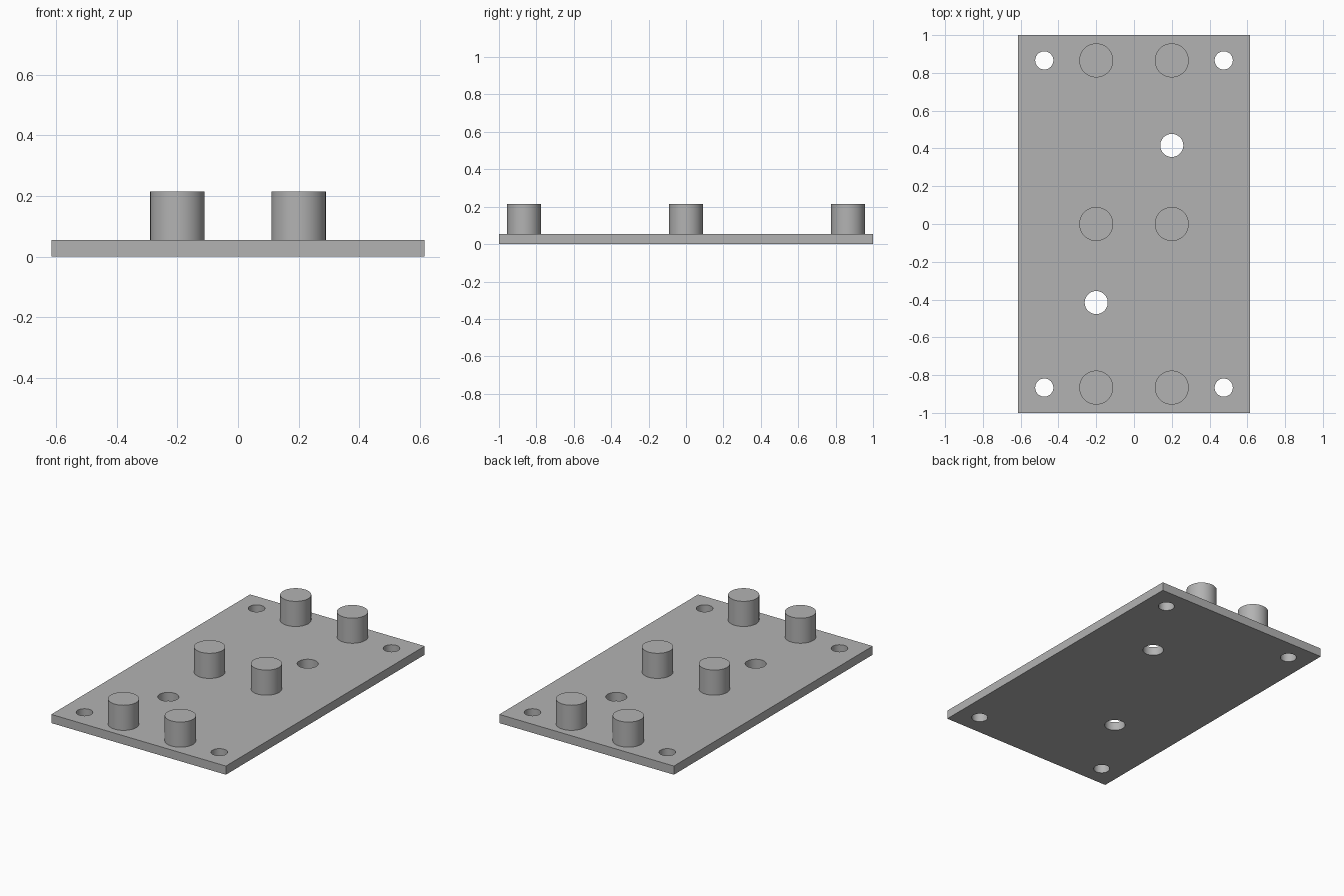
import bpy

if "Cube" in bpy.data.objects:
    bpy.data.objects.remove(bpy.data.objects["Cube"], do_unlink=True)

HALF_WIDTH, HALF_LENGTH, THICK = 0.615, 1.0, 0.055
PEG_TOP, PEG_RADIUS = 0.215, 0.09
PEG_X, ROW_Y = 0.2, 0.866

grey = bpy.data.materials.new("plain_grey")
grey.use_nodes = True
COLOUR = (0.45, 0.45, 0.45, 1)
grey.diffuse_color = COLOUR
grey.node_tree.nodes["Principled BSDF"].inputs["Base Color"].default_value = COLOUR


def cylinder(name, x, y, radius, bottom, top):
    bpy.ops.mesh.primitive_cylinder_add(
        vertices=64, radius=radius, depth=top - bottom,
        location=(x, y, (top + bottom) / 2))
    obj = bpy.context.object
    obj.name = name
    obj.data.materials.append(grey)
    bpy.ops.object.shade_smooth_by_angle()
    return obj


# Base plate
bpy.ops.mesh.primitive_cube_add(size=1, location=(0, 0, THICK / 2))
plate = bpy.context.object
plate.name = "base_plate"
plate.scale = (2 * HALF_WIDTH, 2 * HALF_LENGTH, THICK)
bpy.ops.object.transform_apply(location=False, rotation=False, scale=True)
plate.data.materials.append(grey)

# Corner screw holes and two larger offset holes
holes = [(sx * 0.475, sy * ROW_Y, 0.048) for sx in (-1, 1) for sy in (-1, 1)]
holes += [(s * PEG_X, s * 0.416, 0.061) for s in (-1, 1)]
cutters = []
for x, y, radius in holes:
    cutter = cylinder("hole_cutter", x, y, radius, -THICK, 2 * THICK)
    cutter.hide_render = True
    cutters.append(cutter)
    cut = plate.modifiers.new("hole", "BOOLEAN")
    cut.operation = "DIFFERENCE"
    cut.solver = "EXACT"
    cut.object = cutter

# Bake the holes, then drop the cutters
bpy.ops.object.select_all(action="DESELECT")
plate.select_set(True)
bpy.context.view_layer.objects.active = plate
for modifier in list(plate.modifiers):
    bpy.ops.object.modifier_apply(modifier=modifier.name)
for cutter in cutters:
    bpy.data.objects.remove(cutter, do_unlink=True)
bpy.ops.object.shade_smooth_by_angle()

# Two columns of three upright pegs
for row, y in (("front", -ROW_Y), ("middle", 0), ("back", ROW_Y)):
    for side, x in (("right", -PEG_X), ("left", PEG_X)):
        cylinder(f"{row}_{side}_peg", x, y, PEG_RADIUS, THICK, PEG_TOP)
